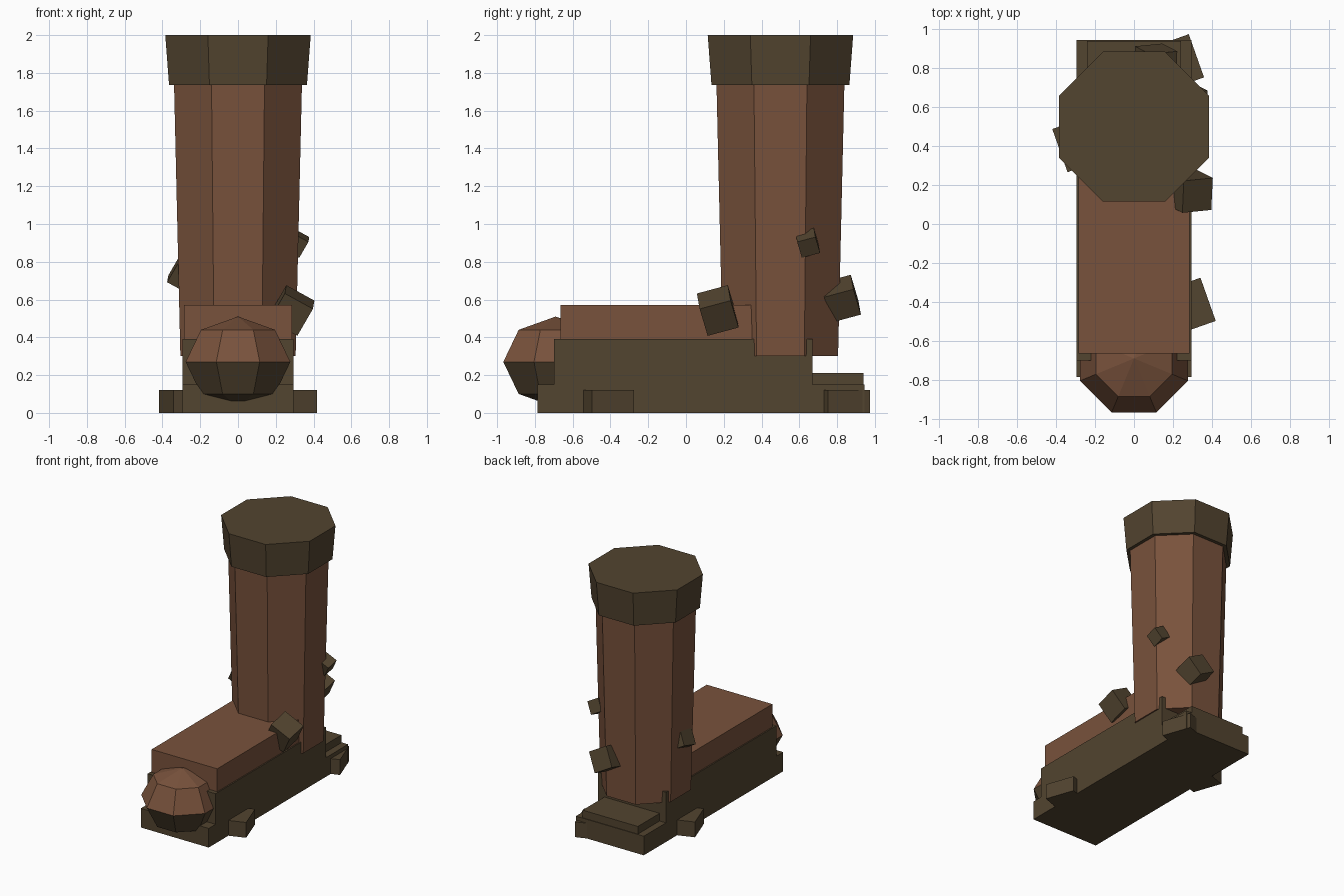
import bpy
from math import pi, cos

default_cube = bpy.data.objects.get("Cube")
if default_cube:
    bpy.data.objects.remove(default_cube, do_unlink=True)


def make_material(name, color):
    mat = bpy.data.materials.new(name)
    mat.use_nodes = True
    mat.diffuse_color = color
    mat.node_tree.nodes["Principled BSDF"].inputs["Base Color"].default_value = color
    return mat


leather = make_material("brown leather", (0.19, 0.085, 0.045, 1))
dark = make_material("dark olive brown", (0.085, 0.058, 0.029, 1))


def finish(name, *mats):
    obj = bpy.context.object
    obj.name = name
    for mat in mats:
        obj.data.materials.append(mat)
    return obj


def block(name, mat, low, high):
    """Box between two opposite corners."""
    center = [(a + b) / 2 for a, b in zip(low, high)]
    bpy.ops.mesh.primitive_cube_add(size=1, location=center)
    obj = finish(name, mat)
    obj.scale = [b - a for a, b in zip(low, high)]


def octagon(name, mat, bottom, top, z0, z1):
    """Tapered eight-sided tube; bottom and top are half widths across flats."""
    flat = cos(pi / 8)
    bpy.ops.mesh.primitive_cone_add(
        vertices=8, radius1=bottom / flat, radius2=top / flat, depth=z1 - z0,
        location=(0, 0.5, (z0 + z1) / 2), rotation=(0, 0, pi / 8))
    finish(name, mat)


def chunk(name, location, size, rotation):
    bpy.ops.mesh.primitive_cube_add(size=1, location=location, rotation=rotation)
    finish(name, dark).scale = size


# Leg of the boot and its cuff
octagon("shaft", leather, 0.305, 0.34, 0.3, 1.8)
octagon("cuff", dark, 0.365, 0.385, 1.735, 2.0)

# Foot and layered sole
block("foot", leather, (-0.285, -0.665, 0.3), (0.285, 0.45, 0.57))
block("sole_rim", dark, (-0.295, -0.7, 0.1), (0.295, 0.67, 0.39))
block("sole", dark, (-0.295, -0.785, 0), (0.295, 0.945, 0.15))
block("heel_ledge", dark, (-0.24, 0.6, 0.1), (0.24, 0.94, 0.21))

# Faceted toe cap, dark on its lower half
bpy.ops.mesh.primitive_uv_sphere_add(
    segments=8, ring_count=4, radius=0.3, location=(0, -0.69, 0.27),
    rotation=(0, 0, pi / 8))
toe = finish("toe_cap", leather, dark)
toe.scale.z = 0.8
for face in toe.data.polygons:
    face.material_index = int(face.center.z < 0)

# Tilted lumps stuck to the leg
for name, location, size in [
    ("front_lump", (0.285, 0.168, 0.542), 0.17),
    ("side_lump", (0.307, 0.645, 0.9), 0.1),
    ("back_lump", (0.11, 0.822, 0.605), 0.16),
    ("left_lump", (-0.277, 0.47, 0.735), 0.14),
]:
    chunk(name, location, (size, size, size), (0.3, 0.5, 0.1))

# Turned lumps along the ground
for name, x, y in [
    ("front_clod", 0.286, -0.42),
    ("back_clod", 0.226, 0.83),
    ("left_clod", -0.286, 0.41),
]:
    chunk(name, (x, y, 0.06), (0.2, 0.235, 0.12), (0, 0, 0.34))
